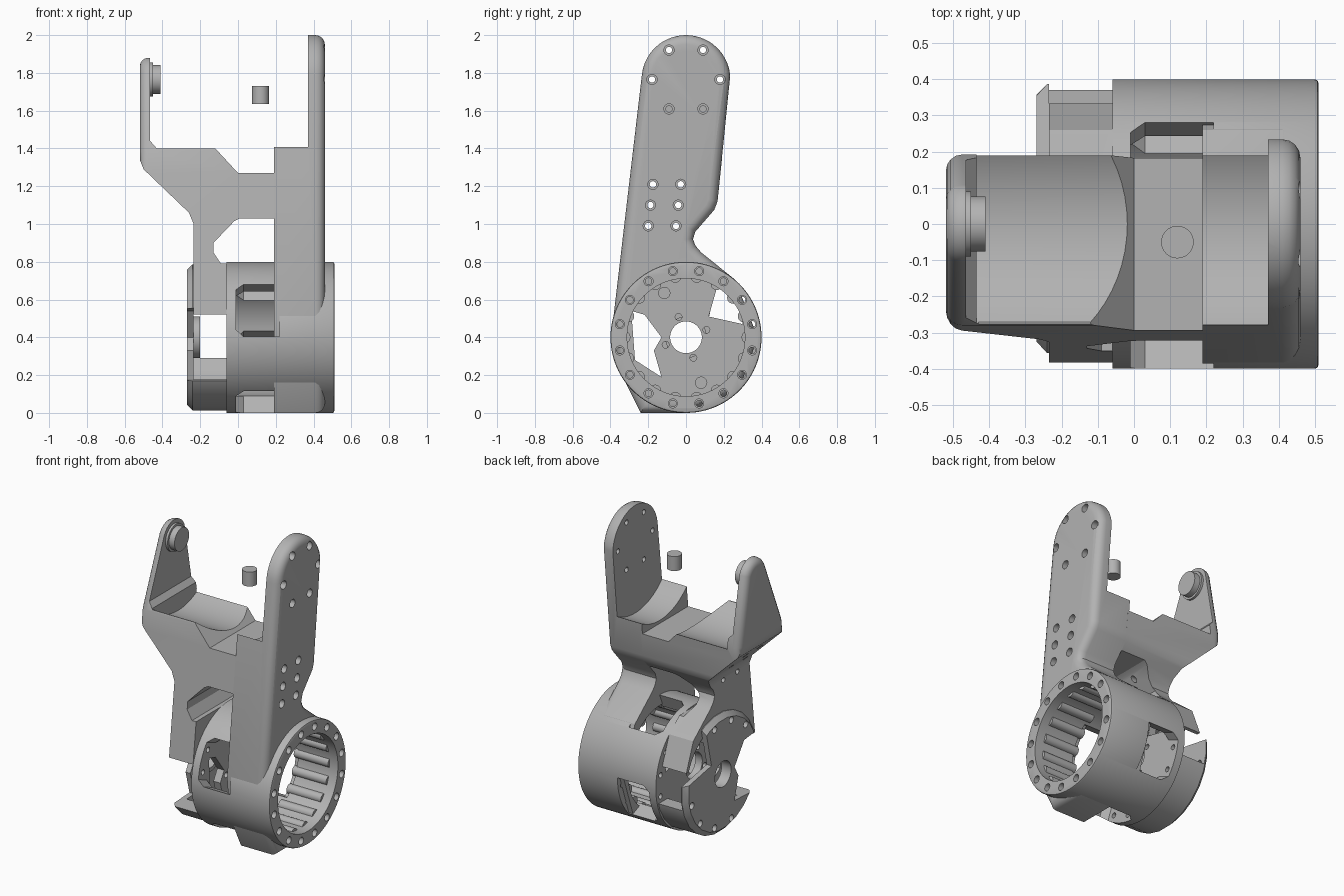
import bpy, bmesh
from math import sin, cos, radians, pi

if "Cube" in bpy.data.objects:
    bpy.data.objects.remove(bpy.data.objects["Cube"])

grey = bpy.data.materials.new("plain_grey")
grey.use_nodes = True
colour = (0.45, 0.45, 0.45, 1)
grey.diffuse_color = colour
grey.node_tree.nodes["Principled BSDF"].inputs["Base Color"].default_value = colour

AXIS_Z = 0.4      # height of the motor axis
JOINT_Z = 1.765   # height of the upper joint


def arc(cy, cz, r, start=0, end=360, n=64):
    """Points on an arc; a full turn leaves out the repeated point."""
    count = n if end - start == 360 else n + 1
    angles = [radians(start + (end - start) * i / n) for i in range(count)]
    return [(cy + r * cos(a), cz + r * sin(a)) for a in angles]


def prism(name, loops, axis, low, high, bevel=0, bevel_at=None, segments=4):
    """Extrude one or more outlines along an axis, with optional rounded end rim."""
    place = {"x": lambda p, d: (d, p[0], p[1]),
             "y": lambda p, d: (p[0], d, p[1]),
             "z": lambda p, d: (p[0], p[1], d)}[axis]
    bm = bmesh.new()
    for loop in loops:
        ends = [[bm.verts.new(place(p, d)) for p in loop] for d in (low, high)]
        bm.faces.new(ends[0])
        bm.faces.new(ends[1])
        for i in range(len(loop)):
            j = (i + 1) % len(loop)
            bm.faces.new((ends[0][i], ends[0][j], ends[1][j], ends[1][i]))
    bmesh.ops.recalc_face_normals(bm, faces=bm.faces)
    if bevel:
        rim = [e for e in bm.edges if all(abs(v.co.x - bevel_at) < 1e-4 for v in e.verts)]
        bmesh.ops.bevel(bm, geom=rim, offset=bevel, segments=segments,
                        profile=0.5, affect="EDGES", clamp_overlap=False)
    mesh = bpy.data.meshes.new(name)
    bm.to_mesh(mesh)
    bm.free()
    obj = bpy.data.objects.new(name, mesh)
    mesh.materials.append(grey)
    bpy.context.collection.objects.link(obj)
    return obj


def combine(obj, cutter, operation="DIFFERENCE"):
    """Apply a boolean and discard its helper."""
    cutter.hide_render = True
    mod = obj.modifiers.new("cut", "BOOLEAN")
    mod.object, mod.operation, mod.solver = cutter, operation, "EXACT"
    bpy.context.view_layer.objects.active = obj
    bpy.ops.object.modifier_apply(modifier=mod.name)
    bpy.data.objects.remove(cutter)


def drill(obj, centres, r, low, high):
    combine(obj, prism("drill", [arc(y, z, r, n=16) for y, z in centres], "x", low, high))


def around(r, count, offset=0.0, cz=AXIS_Z):
    return arc(0, cz, r, offset, offset + 360, count)


def bore(obj, r, low, high):
    drill_tool = prism("bore", [arc(0, AXIS_Z, r)], "x", low, high)
    combine(obj, drill_tool)


# Side outline shared by both arms, from the waist down to the foot
front_edge = [(-0.385, 0.5), (-0.36, 0.24), (-0.24, 0), (0, 0), (0.28, 0.12), (0.38, 0.4)]
back_edge = [(0.26, 0.705), (0.08, 0.85), (0.05, 0.885), (0.037, 0.92), (0.05, 0.96),
             (0.15, 1.075), (0.167, 1.12)]
lower = front_edge + back_edge
arm_screws = [(y + dy, z) for y, z in ((-0.175, 1.21), (-0.188, 1.1), (-0.2, 0.99))
              for dy in (0, 0.147)]


def trough():
    return prism("trough", [arc(0, 1.68, 0.39)], "x", -0.435, 0.37)


# Tall arm with its foot
tall_arm = prism("tall_arm", [arc(0, JOINT_Z, 0.235, 5, 175, 28) + lower], "x",
                 0.19, 0.46, 0.05, 0.46)
combine(tall_arm, prism("step", [[(0.1, 1.41), (0.37, 1.41), (0.37, 2.1), (0.1, 2.1)]],
                        "y", -1, 1))
combine(tall_arm, trough())
bore(tall_arm, 0.33, 0.1, 0.6)
joint_screws = around(0.18, 6, 0, JOINT_Z)
drill(tall_arm, joint_screws + arm_screws, 0.017, 0.1, 0.6)
drill(tall_arm, joint_screws + arm_screws, 0.027, 0.42, 0.6)

# Short arm, saddle and leg
short_arm = prism("short_arm_and_saddle",
                  [arc(0, JOINT_Z, 0.115, 20, 160, 20) + [(-0.28, 1.39)] + lower
                   + [(0.192, 1.36)]], "x", -0.52, 0.2, 0.045, -0.52)
saddle_outline = [(0.25, 1.27), (0, 1.27), (-0.12, 1.4), (-0.43, 1.4), (-0.465, 1.44),
                  (-0.465, 1.95), (-0.6, 1.95), (-0.6, 1.4), (-0.52, 1.34), (-0.5, 1.29),
                  (-0.26, 1.06), (-0.235, 1.0), (-0.235, 0.52), (-0.06, 0.52),
                  (-0.06, 0.79), (-0.09, 0.79), (-0.13, 0.85), (-0.13, 0.9),
                  (-0.02, 1.015), (0.01, 1.03), (0.25, 1.03)]
combine(short_arm, prism("saddle", [saddle_outline], "y", -1, 1), "INTERSECT")
combine(short_arm, trough())
bore(short_arm, 0.33, -0.3, 0.1)
drill(short_arm, arm_screws, 0.017, -0.7, 0.4)

# Pivot boss on the short arm
pivot_flange = prism("pivot_flange", [arc(0, JOINT_Z, 0.09)], "x", -0.48, -0.45)
pivot_boss = prism("pivot_boss", [arc(0, JOINT_Z, 0.076)], "x", -0.46, -0.41)

# Loose dowel between the arms
dowel = prism("dowel", [arc(0.12, -0.05, 0.045, n=32)], "z", 1.635, 1.73)

# Round motor housing with four windows
housing = prism("motor_housing", [arc(0, AXIS_Z, 0.4, n=96)], "x", -0.06, 0.51, 0.01, 0.51, 2)
bore(housing, 0.312, -0.1, 0.6)
for k in range(4):
    window = prism("window", [[(0.03, -0.15), (0.22, -0.15), (0.22, 0.15), (0.03, 0.15),
                               (-0.01, 0.115), (-0.01, -0.115)]], "z", 0.25, 0.5)
    window.rotation_euler.x = radians(67.5 + 90 * k)
    window.location.z = AXIS_Z
    bpy.context.view_layer.update()
    combine(housing, window)
drill(housing, around(0.357, 16, 11.25), 0.017, -0.2, 0.6)
drill(housing, around(0.357, 16, 11.25), 0.024, 0.47, 0.6)

# Rollers lining the bore
rollers = prism("bore_rollers", [arc(y, z, 0.032, n=20) for y, z in around(0.326, 18)],
                "x", 0.2, 0.45)

# Openings shared by the inner spider and the end cap
openings = [[(0.12, 0.51), (0.18, 0.72), (0.3, 0.6), (0.3, 0.47)],
            [(-0.29, 0.54), (-0.22, 0.52), (-0.13, 0.4), (-0.17, 0.33), (-0.13, 0.19),
             (-0.27, 0.28)]]
notches = [[(0.12, 0.5), (0.19, 0.8), (0.5, 0.8), (0.5, 0.43)],
           [(-0.5, 0.57), (-0.22, 0.54), (-0.12, 0.4), (-0.16, 0.33), (-0.12, 0.18),
            (-0.5, 0.16)]]

# Inner spider plate
spider = prism("spider_plate", [arc(0, AXIS_Z, 0.33)], "x", -0.06, -0.01)
combine(spider, prism("openings", openings, "x", -0.5, 0.5))
bore(spider, 0.084, -0.2, 0.2)
drill(spider, around(0.115, 4, 20), 0.018, -0.2, 0.2)
drill(spider, [(-0.115, 0.635), (0.08, 0.16)], 0.03, -0.03, 0.2)

# End cap with posts reaching the housing
end_cap = prism("end_cap", [arc(0, AXIS_Z, 0.39, 7.5, 367.5, 24)], "x",
                -0.27, -0.05, 0.03, -0.27, 1)
bore(end_cap, 0.3, -0.235, 0.2)
combine(end_cap, prism("gap", [[(-0.235, 0.29), (0.2, 0.29), (0.2, 0.51), (-0.235, 0.51)]],
                       "y", -1, 1))
combine(end_cap, prism("notches", notches, "x", -0.5, 0.5))
bore(end_cap, 0.084, -0.5, 0.2)
cap_screws = [(0.335 * cos(radians(a)), AXIS_Z + 0.335 * sin(radians(a)))
              for a in (75, 105, 135, 255, 285, 315, 345)]
drill(end_cap, cap_screws, 0.022, -0.5, -0.23)

# Raised collar around the end cap hole
collar = prism("end_cap_collar", [arc(0, AXIS_Z, 0.11)], "x", -0.24, -0.2)
bore(collar, 0.084, -0.5, 0.2)

# Smooth curved faces, crisp edges
bpy.ops.object.select_all(action="DESELECT")
for part in (tall_arm, short_arm, pivot_flange, pivot_boss, dowel, housing, rollers,
             spider, end_cap, collar):
    part.select_set(True)
bpy.context.view_layer.objects.active = housing
bpy.ops.object.shade_smooth_by_angle(angle=pi / 7)
